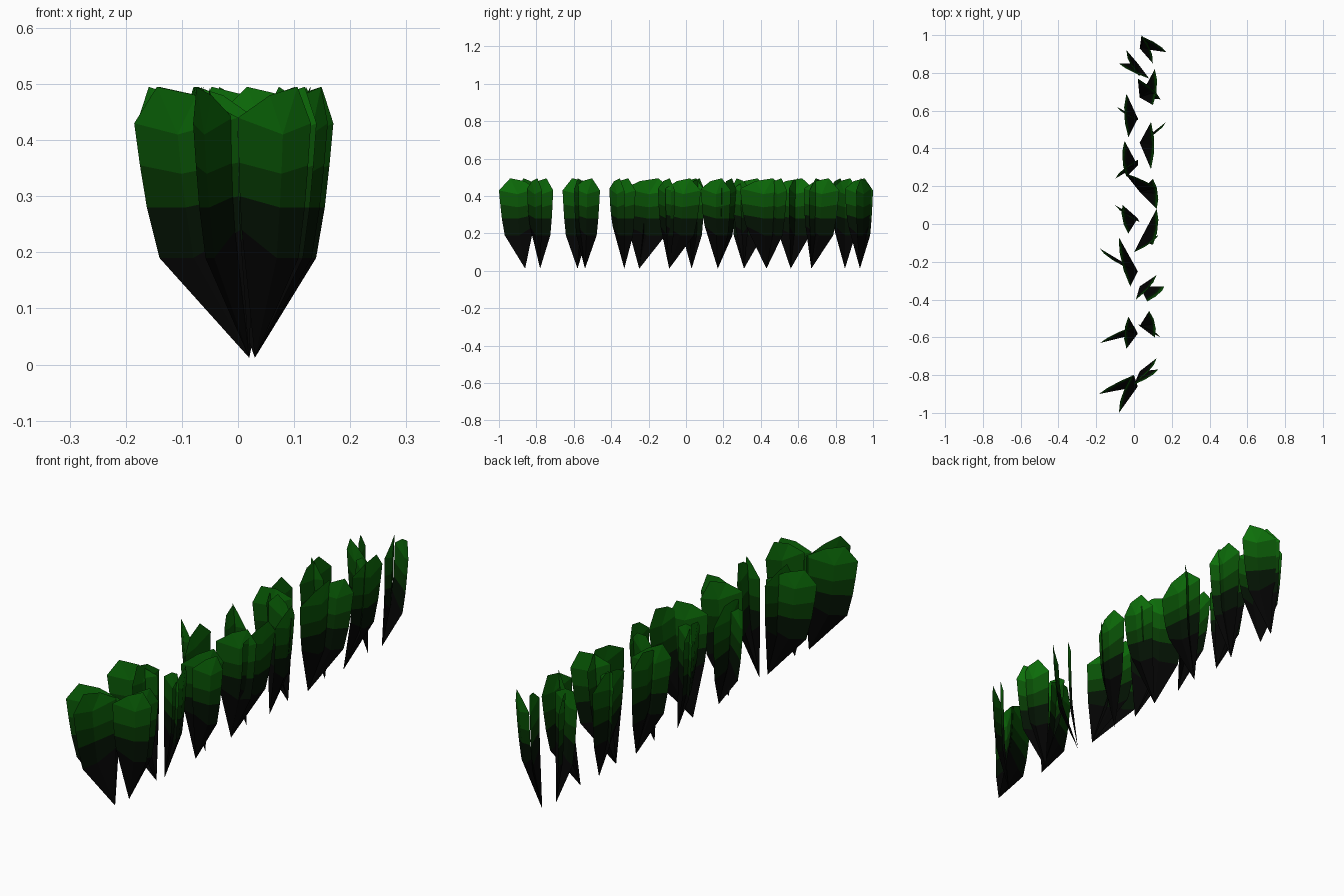
import bpy, bmesh
from mathutils import Vector

if "Cube" in bpy.data.objects:
    bpy.data.objects.remove(bpy.data.objects["Cube"])

# Dark stalk to green tip, one material per height band
def mat(name, rgb):
    m = bpy.data.materials.new(name)
    m.diffuse_color = (*rgb, 1)
    m.use_nodes = True
    m.node_tree.nodes["Principled BSDF"].inputs["Base Color"].default_value = m.diffuse_color
    return m

MATS = [mat("leaf_base", (0.001, 0.001, 0.001)), mat("leaf_low", (0.001, 0.006, 0.001)),
        mat("leaf_mid", (0.002, 0.04, 0.001)), mat("leaf_high", (0.003, 0.09, 0.002)),
        mat("leaf_tip", (0.004, 0.16, 0.003))]

# Each tuft: root y, then two blades given by their plan end points
LEFT = [
    (-.86, -.185, -.90, 0, -.80, -.08, -1.0, -.01, -.80),
    (-.58, -.18, -.63, 0, -.54, -.04, -.66, -.03, -.49),
    (-.25, -.08, -.07, -.02, -.33, -.18, -.13, -.06, -.22),
    (.03, -.10, .10, .03, .01, -.06, .10, -.03, -.05),
    (.31, -.10, .24, .02, .34, -.05, .44, -.04, .25),
    (.56, -.04, .69, -.03, .46, -.09, .62, .02, .55),
    (.85, -.04, .92, .03, .78, -.08, .85, .08, .77),
]
RIGHT = [
    (-.78, .13, -.77, 0, -.85, .12, -.71, .02, -.83),
    (-.54, .08, -.46, .11, -.60, .14, -.60, .02, -.53),
    (-.33, .12, -.27, .01, -.40, .16, -.33, .07, -.41),
    (-.09, .12, .08, .10, -.11, .13, -.06, 0, -.15),
    (.17, -.05, .27, .12, .19, .10, .24, .12, .08),
    (.43, .09, .54, .09, .29, .17, .54, .05, .44),
    (.67, .11, .82, .10, .63, .14, .66, .02, .77),
    (.93, .17, .91, .05, .99, .04, 1.0, .10, .85),
]

# A folded blade: pointed root, broad middle, cut-off pointed top leaning out
def blade(bm, root, a, b, fold):
    mid = (a + b) / 2 + Vector((fold, 0))
    def row(f, zs):
        return [bm.verts.new((*(root + (p - root) * f), z)) for p, z in zip((a, mid, b), zs)]
    tip = bm.verts.new((root.x, root.y, 0.012))
    rows = [row(.78, (.19, .19, .24)), row(.89, (.28, .28, .30)),
            row(.95, (.355, .34, .36)), row(1, (.43, .41, .44))]
    for i in range(2):
        bm.faces.new((tip, rows[0][i + 1], rows[0][i])).material_index = 0
        for k in range(3):
            lo, hi = rows[k], rows[k + 1]
            bm.faces.new((lo[i], lo[i + 1], hi[i + 1], hi[i])).material_index = k + 1
    lean = Vector((fold, 0))
    top = [bm.verts.new((*(a.lerp(b, t) + lean), z)) for t, z in ((.3, .495), (.68, .48))]
    l, m, r = rows[3]
    for f in ((l, m, top[0]), (top[0], m, top[1]), (top[1], m, r)):
        bm.faces.new(f).material_index = 4

# Two staggered rows of tufts
for side, tufts, root_x, fold in (("left", LEFT, .02, -.015), ("right", RIGHT, .03, .015)):
    for n, t in enumerate(tufts):
        bm = bmesh.new()
        for k in (1, 5):
            blade(bm, Vector((root_x, t[0])), Vector(t[k:k + 2]), Vector(t[k + 2:k + 4]), fold)
        me = bpy.data.meshes.new(f"{side}_tuft_{n + 1}")
        bm.to_mesh(me)
        bm.free()
        for m in MATS:
            me.materials.append(m)
        bpy.context.collection.objects.link(bpy.data.objects.new(me.name, me))
